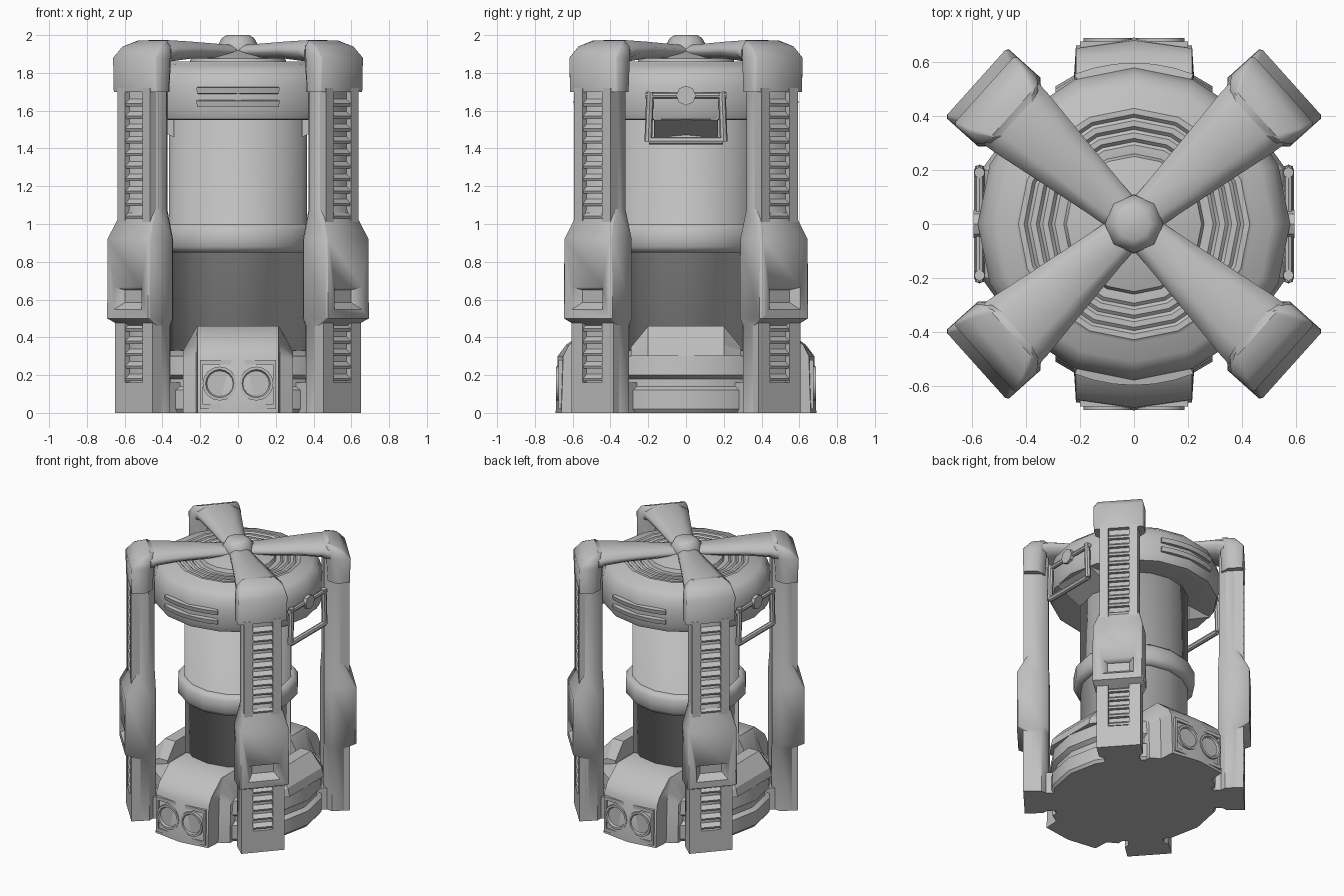
import bpy, bmesh, math
from mathutils import Matrix, Vector

if "Cube" in bpy.data.objects:
    bpy.data.objects.remove(bpy.data.objects["Cube"])

GREY = bpy.data.materials.new("light grey")
GREY.diffuse_color = (0.53, 0.53, 0.53, 1)
GREY.use_nodes = True
GREY.node_tree.nodes["Principled BSDF"].inputs["Base Color"].default_value = GREY.diffuse_color


def finish(name, bm, angle=0.0, smooth=35):
    """Turn a bmesh into an object, spun about z by an angle in degrees."""
    bmesh.ops.recalc_face_normals(bm, faces=bm.faces)
    bm.transform(Matrix.Rotation(math.radians(angle), 4, 'Z'))
    me = bpy.data.meshes.new(name)
    bm.to_mesh(me)
    bm.free()
    ob = bpy.data.objects.new(name, me)
    bpy.context.collection.objects.link(ob)
    me.materials.append(GREY)
    bpy.ops.object.select_all(action='DESELECT')
    ob.select_set(True)
    bpy.context.view_layer.objects.active = ob
    bpy.ops.object.shade_smooth_by_angle(angle=math.radians(smooth))
    return ob


def loft(bm, sections):
    """Skin closed sections of equal length and cap both ends."""
    rings = [[bm.verts.new(p) for p in s] for s in sections]
    n = len(rings[0])
    for a, b in zip(rings, rings[1:]):
        for i in range(n):
            j = (i + 1) % n
            bm.faces.new((a[i], a[j], b[j], b[i]))
    bm.faces.new(rings[0])
    bm.faces.new(rings[-1])


def box(bm, x0, x1, y0, y1, z0, z1):
    loft(bm, [[(x0, y0, z), (x1, y0, z), (x1, y1, z), (x0, y1, z)] for z in (z0, z1)])


def lathe(name, profile, n=16, smooth=35):
    """Revolve (radius, height) points; the end points are closed flat."""
    bm = bmesh.new()
    loft(bm, [[(r * math.cos(2 * math.pi * i / n), r * math.sin(2 * math.pi * i / n), z)
               for i in range(n)] for r, z in profile])
    return finish(name, bm, smooth=smooth)


def tube(bm, a, b, rad, n=8):
    a, b = Vector(a), Vector(b)
    q = (b - a).to_track_quat('Z', 'Y')
    ring = [q @ Vector((rad * math.cos(2 * math.pi * i / n), rad * math.sin(2 * math.pi * i / n), 0))
            for i in range(n)]
    loft(bm, [[a + p for p in ring], [b + p for p in ring]])


# Central body; the two cylinders flare softly into the collar
lathe("base", [(.56, 0), (.575, .02), (.575, .12), (.545, .14), (.545, .18), (.575, .2),
               (.565, .3), (.48, .33), (.34, .335)])
lathe("lower_core", [(.362, .3), (.362, .85), (.39, .86)], smooth=180)
lathe("collar", [(.36, .85), (.385, .85), (.41, .88), (.41, .97), (.385, 1.0), (.36, 1.0)], smooth=60)
lathe("upper_cylinder", [(.39, .99), (.365, 1.0), (.365, 1.6)], smooth=180)
rings = []
for k in range(4):  # stepped rings running inward
    r = .44 - .045 * k
    rings += [(r, 1.85 - .003 * k), (r - .012, 1.86 - .003 * k), (r - .033, 1.86 - .003 * k)]
lathe("top_cap", [(.36, 1.57), (.52, 1.55), (.56, 1.555), (.578, 1.6), (.578, 1.73),
                  (.555, 1.8), (.51, 1.84)] + rings + [(.26, 1.85), (.25, 1.875), (.1, 1.92)])
lathe("hub", [(.09, 1.87), (.11, 1.9), (.108, 1.945), (.085, 1.985), (.06, 2.0)], n=8, smooth=60)

# Curved ribs on the front and back of the cap
for side in (-90, 90):
    bm = bmesh.new()
    for z in (1.64, 1.71):
        secs = []
        for k in range(-3, 4):
            a = math.radians(k * 7.2)
            ca, sa = math.cos(a), math.sin(a)
            secs.append([(r * ca, r * sa, z + h) for r, h in
                         ((.53, -.022), (.59, -.02), (.597, .012), (.53, .022))])
        loft(bm, secs)
    finish("cap_ribs", bm, angle=side)

# Lamp housings on the front and back (built along +x, then turned)
for side in (-90, 90):
    bm = bmesh.new()
    core = [(.3, 0), (.3, .46), (.5, .46), (.62, .36), (.65, .3), (.66, 0)]
    peak = [(.3, 0), (.3, .46), (.5, .46), (.635, .36), (.68, .3), (.69, 0)]
    neck = [(.3, 0), (.3, .45), (.48, .45), (.52, .37), (.54, .3), (.55, 0)]
    wing = [(.3, 0), (.3, .33), (.43, .33), (.48, .31), (.5, .28), (.51, 0)]
    loft(bm, [[(r, y, z) for r, z in p] for y, p in
              ((-.29, wing), (-.222, neck), (-.215, core), (0, peak),
               (.215, core), (.222, neck), (.29, wing))])
    finish("lamp_housing", bm, angle=side, smooth=40)
    # Square frame round the lamps
    bm = bmesh.new()
    box(bm, .6, .676, -.2, .2, .255, .28)
    box(bm, .6, .676, -.2, .2, .02, .045)
    for s in (-1, 1):
        a, b = sorted((s * .2, s * .185))
        box(bm, .6, .676, a, b, .045, .255)
    finish("lamp_frame", bm, angle=side)
    # Hollow round lamps
    bm = bmesh.new()
    for s in (-1, 1):
        loft(bm, [[(x, s * .097 + r * math.cos(i * math.pi / 8), .155 + r * math.sin(i * math.pi / 8))
                   for i in range(16)]
                  for x, r in ((.6, .09), (.688, .09), (.688, .075), (.675, .068))])
    finish("lamps", bm, angle=side)

# Side blocks, cap brackets and handles on the left and right
for side in (0, 180):
    bm = bmesh.new()
    mid = [(.375, .3), (.375, .46), (.46, .46), (.55, .36), (.565, .3)]
    end = [(.375, .3), (.375, .35), (.44, .35), (.49, .33), (.5, .3)]
    loft(bm, [[(r, y, z) for r, z in p] for y, p in
              ((-.29, end), (-.2, mid), (.2, mid), (.29, end))])
    finish("side_block", bm, angle=side, smooth=25)

    bm = bmesh.new()
    loft(bm, [[(.34, y, 1.46), (.34, y, 1.6), (.53, y, 1.6), (.53, y, 1.55)] for y in (-.17, .17)])
    finish("cap_bracket", bm, angle=side)

    bm = bmesh.new()
    tube(bm, (.572, -.215, 1.68), (.572, .215, 1.68), .016)
    tube(bm, (.572, -.195, 1.44), (.572, .195, 1.44), .02)
    for s in (-1, 1):
        tube(bm, (.572, s * .2, 1.435), (.572, s * .19, 1.7), .02)
    tube(bm, (.5, 0, 1.68), (.595, 0, 1.68), .052)
    finish("handle", bm, angle=side)


def column_section(z, r0, r1, w):
    """Column outline with broad inner chamfers and small outer ones."""
    c, d = .05, .01
    return [(r0, -w + c, z), (r0, w - c, z), (r0 + c, w, z), (r1 - d, w, z),
            (r1, w - d, z), (r1, -w + d, z), (r1 - d, -w, z), (r0 + c, -w, z)]


def arm_section(r, w, z0, z1):
    c, h = w * .45, (z1 - z0) * .35
    return [(r, -w, z0 + h), (r, -w + c, z0), (r, w - c, z0), (r, w, z0 + h),
            (r, w, z1 - h), (r, w - c, z1), (r, -w + c, z1), (r, -w, z1 - h)]


# Four columns, each with an arm over the top to the hub
for ang in (41.9, 138.1, 221.9, 318.1):
    bm = bmesh.new()
    loft(bm, [column_section(*s) for s in
              ((0, .57, .71, .15), (.46, .57, .71, .15), (.5, .57, .785, .172),
               (.92, .57, .785, .17), (1.08, .575, .71, .13), (1.88, .575, .71, .13))])
    column = finish("column", bm, angle=ang, smooth=45)

    # Notch in the outer bulge, wider at its mouth
    bm = bmesh.new()
    loft(bm, [[(x, -w, z0), (x, w, z0), (x, w, z1), (x, -w, z1)] for x, w, z0, z1 in
              ((.735, .075, .585, .65), (.8, .12, .535, .67))])
    cutter = finish("notch_cutter", bm, angle=ang)
    cutter.hide_render = True
    cutter.hide_viewport = True
    cut = column.modifiers.new("notch", 'BOOLEAN')
    cut.operation = 'DIFFERENCE'
    cut.object = cutter

    # Rails and slanted slats in the outer face
    bm = bmesh.new()
    for z0, z1, w in ((.95, 1.72, .13), (0, .49, .15)):
        for s in (-1, 1):
            a, b = sorted((s * .07, s * w))
            box(bm, .68, .742, a, b, z0, z1)
    box(bm, .68, .742, -.075, .075, 0, .16)
    for start, count in ((.985, 11), (.19, 5)):
        for k in range(count):
            z = start + k * .066
            loft(bm, [[(.7, y, z - .022), (.733, y, z - .022), (.738, y, z - .008), (.7, y, z + .024)]
                      for y in (-.072, .072)])
    finish("slats", bm, angle=ang)

    # Shoulder cap
    bm = bmesh.new()
    loft(bm, [column_section(*s) for s in
              ((1.7, .595, .74, .17), (1.88, .585, .745, .17), (1.94, .57, .69, .155),
               (1.972, .56, .61, .11))])
    finish("shoulder", bm, angle=ang, smooth=50)

    # Top arm
    bm = bmesh.new()
    loft(bm, [arm_section(*s) for s in
              ((.04, .07, 1.88, 1.945), (.12, .08, 1.88, 1.95), (.4, .122, 1.875, 1.966),
               (.56, .147, 1.86, 1.973), (.61, .152, 1.83, 1.971))])
    finish("top_arm", bm, angle=ang, smooth=60)

    # Foot joining the column to the base
    bm = bmesh.new()
    box(bm, .48, .62, -.12, .12, 0, .16)
    finish("foot", bm, angle=ang)
